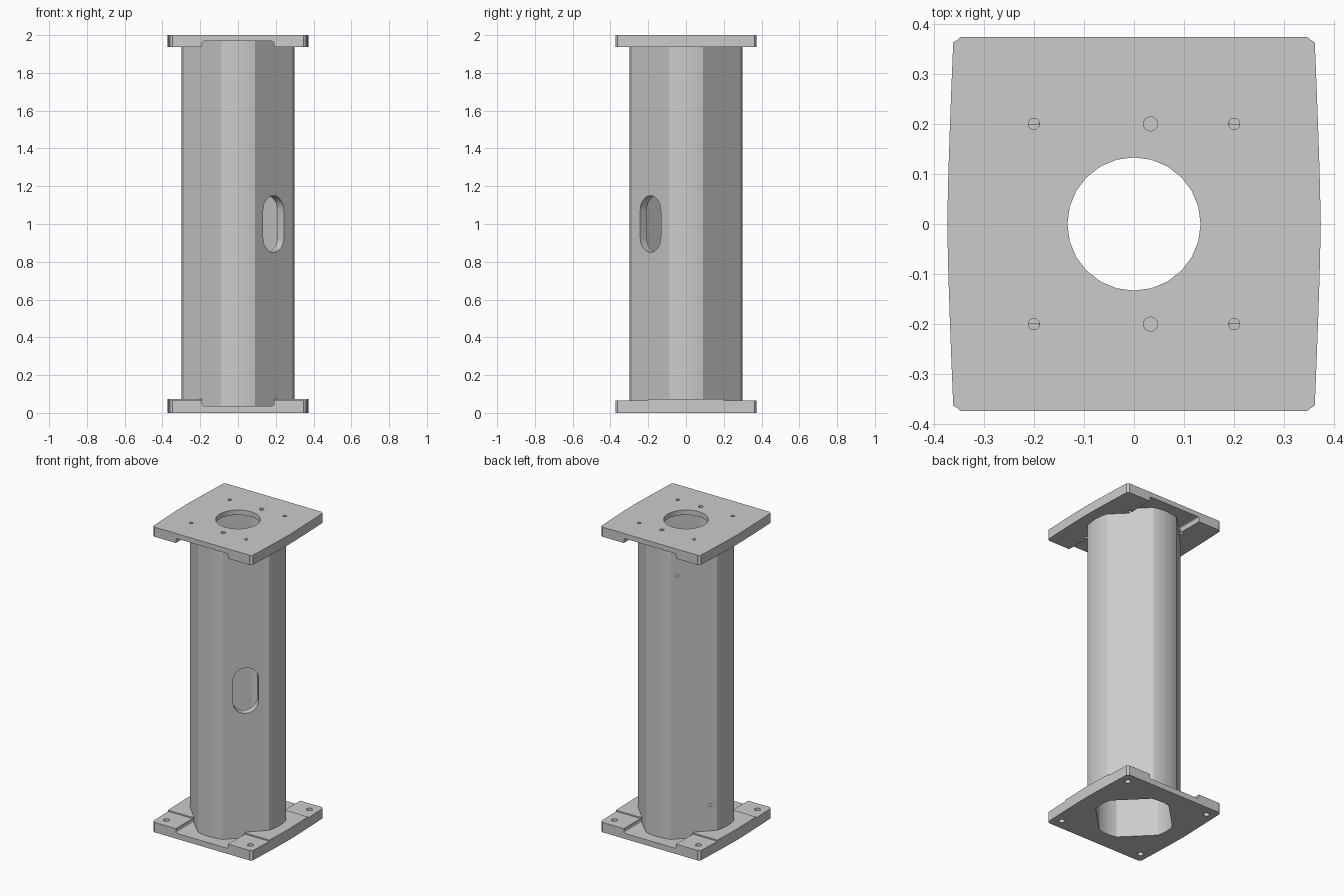
import bpy, bmesh, math
from mathutils import Matrix

if "Cube" in bpy.data.objects:
    bpy.data.objects.remove(bpy.data.objects["Cube"])

R90X = Matrix.Rotation(math.pi / 2, 4, 'X')


def prism(name, pts, z0, z1, matrix=None):
    """Closed extrusion of a 2D outline, optionally moved by a matrix."""
    bm = bmesh.new()
    face = bm.faces.new([bm.verts.new((x, y, z0)) for x, y in pts])
    top = bmesh.ops.extrude_face_region(bm, geom=[face])
    verts = [v for v in top['geom'] if isinstance(v, bmesh.types.BMVert)]
    bmesh.ops.translate(bm, verts=verts, vec=(0, 0, z1 - z0))
    if matrix:
        bm.transform(matrix)
    bmesh.ops.recalc_face_normals(bm, faces=bm.faces)
    me = bpy.data.meshes.new(name)
    bm.to_mesh(me)
    bm.free()
    ob = bpy.data.objects.new(name, me)
    bpy.context.collection.objects.link(ob)
    return ob


def cut(ob, cutters):
    """Subtract every cutter, bake the result and remove the cutters."""
    for c in cutters:
        c.hide_render = True
        m = ob.modifiers.new('cut', 'BOOLEAN')
        m.object, m.operation, m.solver = c, 'DIFFERENCE', 'EXACT'
    dg = bpy.context.evaluated_depsgraph_get()
    me = bpy.data.meshes.new_from_object(ob.evaluated_get(dg))
    ob.modifiers.clear()
    ob.data = me
    for c in cutters:
        bpy.data.objects.remove(c)


def circle(r, cx=0, cy=0, n=24):
    return [(cx + r * math.cos(2 * math.pi * i / n),
             cy + r * math.sin(2 * math.pi * i / n)) for i in range(n)]


def rect(x0, x1, y0, y1):
    return [(x0, y0), (x1, y0), (x1, y1), (x0, y1)]


def flatted_circle(r, d, n=8):
    """Circle with four diagonal flats at distance d."""
    half = math.pi / 4 - math.acos(d / r)
    return [(r * math.cos(a), r * math.sin(a))
            for q in range(4) for i in range(n + 1)
            for a in [q * math.pi / 2 - half + 2 * half * i / n]]


def capsule(hw, hh, n=12):
    return [(hw * math.cos(a), s * (hh - hw) + hw * math.sin(a))
            for s, a0 in ((1, 0), (-1, math.pi)) for i in range(n + 1)
            for a in [a0 + math.pi * i / n]]


def plate_outline(n=8):
    """Square with bowed left/right sides and clipped corners."""
    right = [(0.373 - 0.012 * abs(t) ** 1.3, 0.362 * t)
             for t in [-1 + 2 * i / n for i in range(n + 1)]]
    side = [(0.346, -0.373)] + right + [(0.346, 0.373)]
    return side + [(-x, -y) for x, y in side]


def channel(z_floor, z_open):
    """Shallow channel along y with rounded floor corners."""
    s = 1 if z_open > z_floor else -1
    arc = [(0.178 + 0.012 * math.sin(a), z_floor + s * 0.012 * (1 - math.cos(a)))
           for a in [math.pi / 8 * i for i in range(5)]]
    half = arc + [(0.19, z_open)]
    return prism('channel_cut', half + [(-x, z) for x, z in reversed(half)],
                 -0.5, 0.5, R90X)


CORNERS = [(x, y) for x in (-1, 1) for y in (-1, 1)]
INNER = flatted_circle(0.25, 0.217)

# column: hollow round tube with four flats
column = prism('column', flatted_circle(0.30, 0.266), 0.036, 1.968)
cutters = [prism('bore_cut', INNER, -0.1, 2.1)]
# one cable slot through each diagonal flat
for k in range(4):
    m = (Matrix.Rotation(math.pi / 4 + k * math.pi / 2, 4, 'Z')
         @ Matrix.Translation((0, 0, 1)) @ R90X)
    cutters.append(prism('slot_cut', capsule(0.077, 0.15), 0.15, 0.35, m))
# small fixing holes on the back left flat
m = (Matrix.Rotation(math.pi / 4, 4, 'Z')
     @ Matrix.Translation((0, 0, 1)) @ R90X)
for x, z in [(sx * 0.1, sz * 0.76) for sx, sz in CORNERS] + [(0, 0.21), (0, -0.21)]:
    cutters.append(prism('fixing_cut', circle(0.009, x, z, 16), -0.35, -0.15, m))
cut(column, cutters)

# base plate: channel, raised middle pads, bore and corner bolt holes
base = prism('base_plate', plate_outline(), 0, 0.073)
cutters = [channel(0.036, 0.1), prism('bore_cut', INNER, -0.1, 0.2)]
for s in (-1, 1):
    cutters.append(prism('step_cut', rect(-0.5, 0.5, *sorted((s * 0.2, s * 0.5))), 0.065, 0.2))
for x, y in CORNERS:
    cutters.append(prism('bolt_cut', circle(0.018, x * 0.305, y * 0.305), -0.1, 0.2))
cut(base, cutters)

# top plate: channel underneath, round opening, through and blind holes
top = prism('top_plate', plate_outline(), 1.937, 2.0)
cutters = [channel(1.968, 1.9), prism('opening_cut', circle(0.133), 1.8, 2.1)]
for x, y in CORNERS:
    cutters.append(prism('through_cut', circle(0.011, x * 0.2, y * 0.2), 1.8, 2.1))
for s in (-1, 1):
    cutters.append(prism('blind_cut', circle(0.014, 0.033, s * 0.2), 1.975, 2.1))
cut(top, cutters)

# smooth shading with crisp edges
for ob in (column, base, top):
    bpy.ops.object.select_all(action='DESELECT')
    ob.select_set(True)
    bpy.context.view_layer.objects.active = ob
    bpy.ops.object.shade_smooth_by_angle(angle=math.radians(16))
